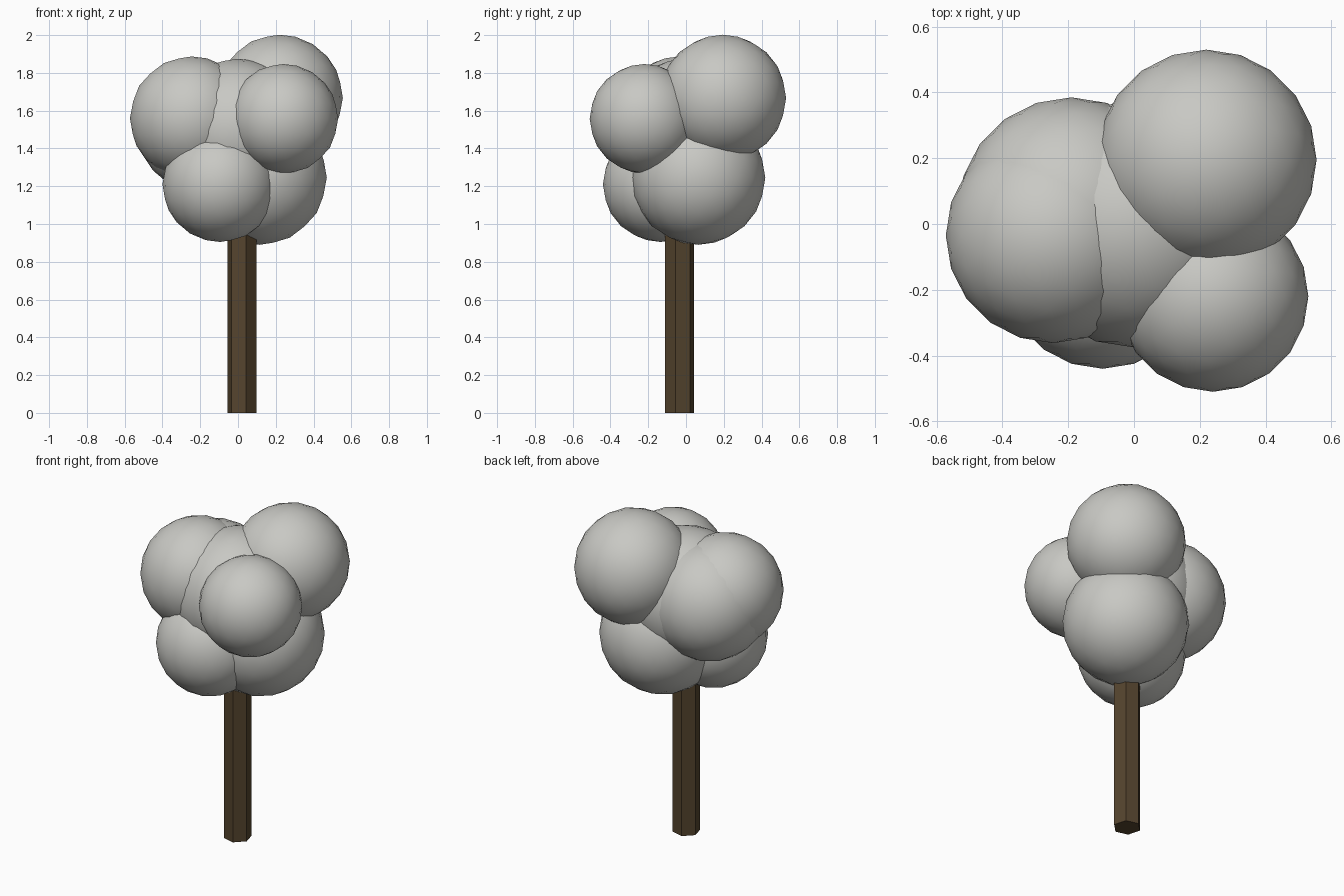
import bpy, math

if "Cube" in bpy.data.objects:
    bpy.data.objects.remove(bpy.data.objects["Cube"])


def material(name, rgb):
    m = bpy.data.materials.new(name)
    m.diffuse_color = (*rgb, 1.0)
    m.use_nodes = True
    m.node_tree.nodes["Principled BSDF"].inputs["Base Color"].default_value = m.diffuse_color
    return m


leaf = material("pale_grey_foliage", (0.58, 0.58, 0.55))
bark = material("dark_brown_bark", (0.09, 0.058, 0.027))

# Trunk: flat-sided hexagonal post, its top hidden in the crown
bpy.ops.mesh.primitive_cylinder_add(vertices=6, radius=0.079, depth=1.1,
                                    location=(0.022, -0.035, 0.55))
trunk = bpy.context.object
trunk.name = "trunk"
# turn the post so that one corner points to the back right
corner = trunk.data.vertices[0].co
trunk.rotation_euler.z = math.radians(45) - math.atan2(corner.y, corner.x)
trunk.data.materials.append(bark)

# Crown: overlapping smooth balls, (centre, radius)
balls = {
    "crown_core": ((0.0, 0.0, 1.50), 0.375),
    "crown_top_back_right": ((0.22, 0.195, 1.667), 0.335),
    "crown_left": ((-0.245, -0.035, 1.56), 0.327),
    "crown_back_left": ((-0.19, 0.04, 1.51), 0.345),
    "crown_front_right": ((0.24, -0.22, 1.557), 0.29),
    "crown_low_front": ((-0.095, -0.135, 1.21), 0.305),
    "crown_low_back_right": ((0.115, 0.065, 1.245), 0.355),
}
for name, (centre, radius) in balls.items():
    bpy.ops.mesh.primitive_ico_sphere_add(subdivisions=3, radius=radius, location=centre)
    ball = bpy.context.object
    ball.name = name
    bpy.ops.object.shade_smooth()
    ball.data.materials.append(leaf)
